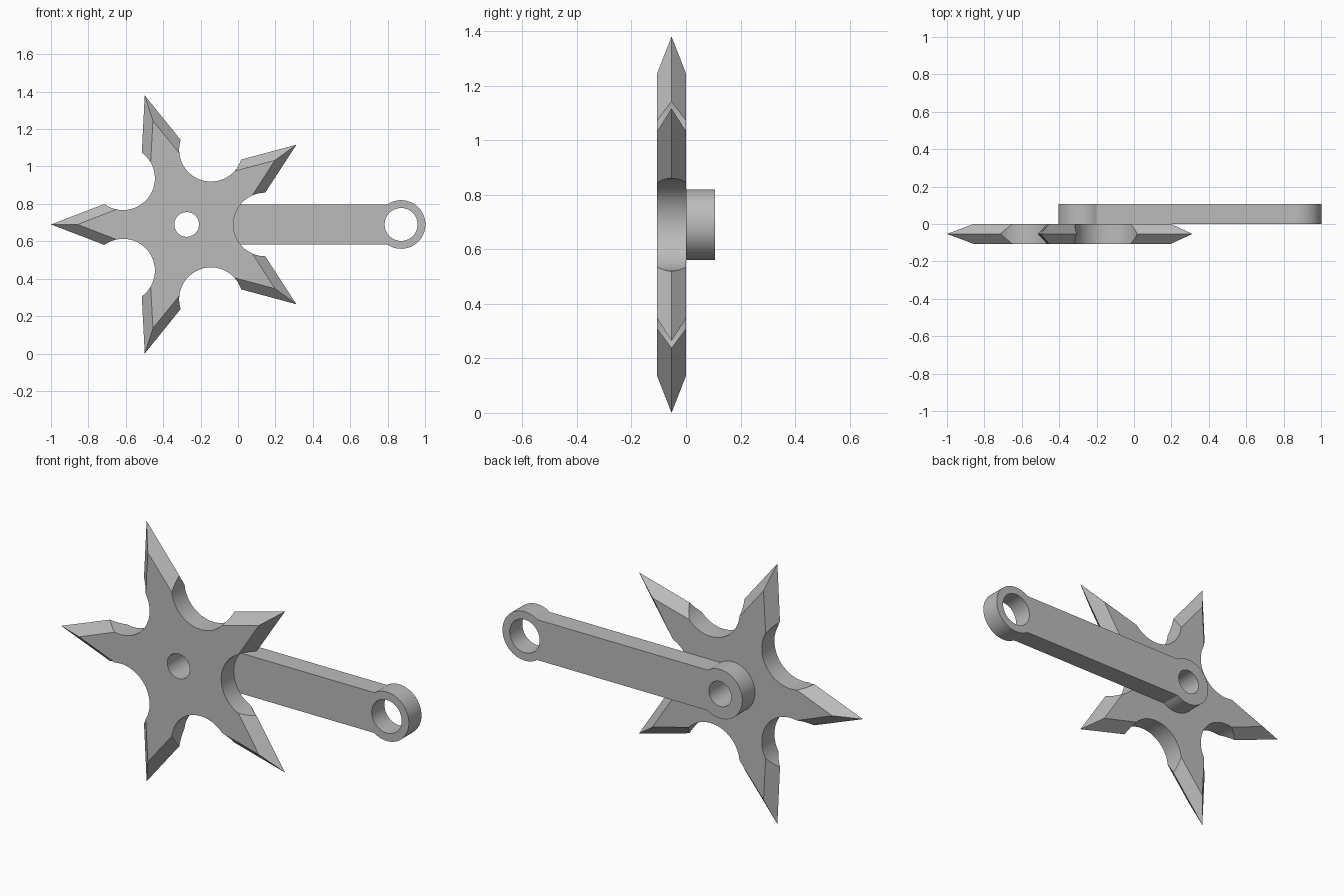
import bpy, bmesh
from math import sin, cos, radians, asin, pi

cube = bpy.data.objects.get("Cube")
if cube:
    bpy.data.objects.remove(cube)

THICK = 0.106
CX, CZ = -0.2745, 0.69          # pivot of star and handle
HOLE = 0.066

steel = bpy.data.materials.new("grey_steel")
steel.use_nodes = True
steel.diffuse_color = (0.5, 0.5, 0.5, 1)
steel.node_tree.nodes["Principled BSDF"].inputs["Base Color"].default_value = (0.5, 0.5, 0.5, 1)


def circle(x, z, r, n=48):
    return [(x + r * cos(2 * pi * i / n), z + r * sin(2 * pi * i / n)) for i in range(n)]


def add_wall(bm, outline, y0, y1):
    """Closed wall following an outline between two depths."""
    a = [bm.verts.new((x, y0, z)) for x, z in outline]
    b = [bm.verts.new((x, y1, z)) for x, z in outline]
    for i in range(len(a)):
        bm.faces.new((a[i - 1], a[i], b[i], b[i - 1]))


def finish(bm, name, y0, y1):
    """Cap both flat sides around their holes and make the object."""
    bmesh.ops.remove_doubles(bm, verts=bm.verts, dist=1e-4)
    for y in (y0, y1):
        rim = [e for e in bm.edges if e.is_boundary
               and all(abs(v.co.y - y) < 1e-5 for v in e.verts)]
        bmesh.ops.triangle_fill(bm, edges=rim, use_beauty=True, normal=(0, 1, 0))
    bmesh.ops.recalc_face_normals(bm, faces=bm.faces)
    mesh = bpy.data.meshes.new(name)
    bm.to_mesh(mesh)
    bm.free()
    obj = bpy.data.objects.new(name, mesh)
    bpy.context.collection.objects.link(obj)
    mesh.materials.append(steel)
    bpy.ops.object.select_all(action='DESELECT')
    obj.select_set(True)
    bpy.context.view_layer.objects.active = obj
    bpy.ops.object.shade_smooth_by_angle(angle=radians(25))


# Throwing star: five scallops between five bevelled points
def build_star():
    bm = bmesh.new()
    tip_r, apex_r, scallop_d, scallop_r = 0.7255, 0.583, 0.42, 0.17
    flat = 66                                   # scallop angle where bevel begins
    end = [flat + 6 * i for i in range(5)]      # bevelled end of each scallop
    angles = [-t for t in reversed(end)] + [-flat + 6 * i for i in range(1, 22)] + end
    mid = -THICK / 2

    def vert(u, v, turn, y):
        a = radians(turn)
        return bm.verts.new((CX + u * cos(a) - v * sin(a), y, CZ + u * sin(a) + v * cos(a)))

    for side in (-THICK, 0):
        rows = []
        for k in range(5):
            face, core = [], []
            for t in angles:
                u = scallop_d - scallop_r * cos(radians(t))
                v = scallop_r * sin(radians(t))
                drop = max(0, (abs(t) - flat) / (90 - flat))
                face.append(vert(u, v, 72 * k, side + (mid - side) * drop))
                core.append(vert(u, v, 72 * k, mid))
            for i in range(len(face) - 1):
                if i in (0, len(face) - 2):
                    j = 1 if i == 0 else i
                    o = 0 if i == 0 else i + 1
                    bm.faces.new((face[j], core[j], face[o]))
                else:
                    bm.faces.new((face[i], face[i + 1], core[i + 1], core[i]))
            # core ends coincide with the bevel corners
            bm.verts.remove(core[0])
            bm.verts.remove(core[-1])
            rows.append(face)
        for k in range(5):
            tip = vert(tip_r, 0, 72 * k + 36, mid)
            apex = vert(apex_r, 0, 72 * k + 36, side)
            bm.faces.new(rows[k][-5:] + [tip, apex])
            bm.faces.new(rows[(k + 1) % 5][:5][::-1] + [tip, apex])
    add_wall(bm, circle(CX, CZ, HOLE), -THICK, 0)
    finish(bm, "throwing_star", -THICK, 0)


# Handle: flat bar with a round pivot eye and a round end ring
def build_handle():
    bm = bmesh.new()
    half, eye_r, ring_x = 0.107, 0.13, 0.872
    a = asin(half / eye_r)
    sweep = [a + (2 * pi - 2 * a) * i / 40 for i in range(41)]
    outline = [(CX + eye_r * cos(t), CZ + eye_r * sin(t)) for t in sweep]
    outline += [(ring_x - eye_r * cos(t), CZ - eye_r * sin(t)) for t in sweep]
    add_wall(bm, outline, 0, THICK)
    add_wall(bm, circle(CX, CZ, HOLE), 0, THICK)
    add_wall(bm, circle(ring_x, CZ, 0.088), 0, THICK)
    finish(bm, "handle", 0, THICK)


build_star()
build_handle()
